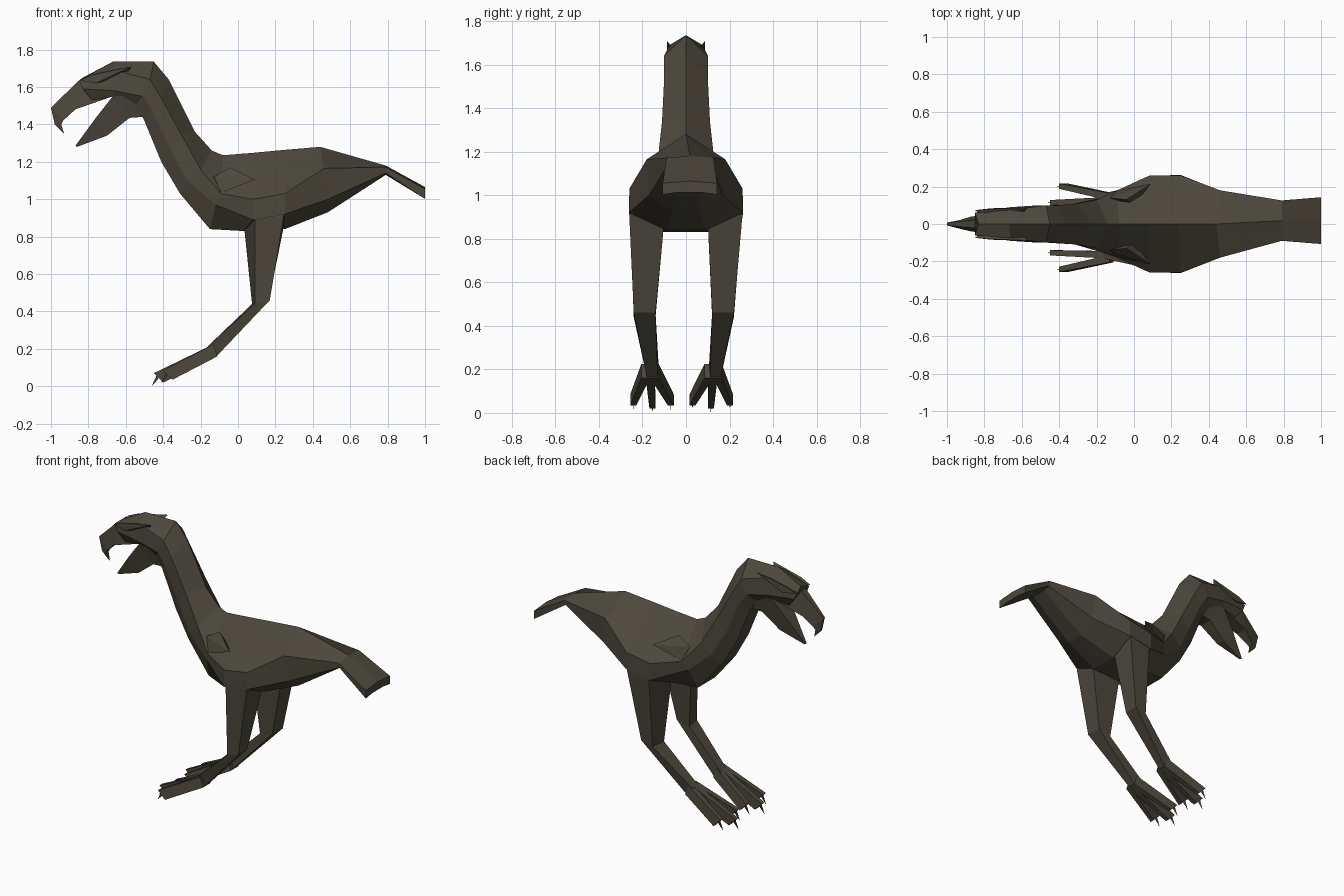
import bpy, bmesh
from mathutils import Vector

mat = bpy.data.materials.new("dark olive brown")
mat.diffuse_color = (0.075, 0.064, 0.045, 1)


def finish(name, bm):
    bmesh.ops.recalc_face_normals(bm, faces=bm.faces[:])
    me = bpy.data.meshes.new(name)
    bm.to_mesh(me)
    bm.free()
    me.materials.append(mat)
    ob = bpy.data.objects.new(name, me)
    bpy.context.collection.objects.link(ob)
    return ob


def loft(name, rings):
    """Skin a list of equal-length point rings and cap both ends."""
    bm = bmesh.new()
    vs = [[bm.verts.new(p) for p in r] for r in rings]
    n = len(vs[0])
    for a, b in zip(vs, vs[1:]):
        for i in range(n):
            j = (i + 1) % n
            bm.faces.new((a[i], a[j], b[j], b[i]))
    bm.faces.new(vs[0])
    bm.faces.new(vs[-1])
    return finish(name, bm)


def hull(name, pts):
    bm = bmesh.new()
    for p in pts:
        bm.verts.new(p)
    bmesh.ops.convex_hull(bm, input=bm.verts[:])
    return finish(name, bm)


# Head, neck, trunk and tail: ridge (x, z), then upper side, lower side, belly (x, y, z)
stations = [
    ((-.83, 1.65), (-.85, .06, 1.635), (-.83, .065, 1.59), (-.78, .05, 1.53)),
    ((-.67, 1.735), (-.66, .075, 1.69), (-.66, .09, 1.58), (-.66, .06, 1.55)),
    ((-.45, 1.735), (-.47, .10, 1.64), (-.51, .10, 1.55), (-.55, .06, 1.50)),
    ((-.37, 1.64), (-.41, .10, 1.54), (-.46, .10, 1.48), (-.505, .06, 1.43)),
    ((-.23, 1.36), (-.30, .11, 1.34), (-.36, .10, 1.26), (-.41, .06, 1.20)),
    ((-.14, 1.26), (-.20, .13, 1.16), (-.27, .12, 1.10), (-.31, .07, 1.03)),
    ((-.08, 1.235), (-.09, .18, 1.03), (-.12, .15, .97), (-.15, .09, .84)),
    ((.08, 1.248), (.08, .258, 1.0), (.08, .258, .89), (.03, .10, .83)),
    ((.24, 1.263), (.25, .26, 1.03), (.25, .262, .92), (.25, .09, .84)),
    ((.44, 1.28), (.46, .18, 1.165), (.48, .17, 1.0), (.48, .06, .93)),
    ((.79, 1.18), (.79, .108, 1.172), (.79, .10, 1.14), (.79, .05, 1.13)),
    ((1.0, 1.065), (1.0, .125, 1.055), (1.0, .125, 1.002), (1.0, .06, 1.012)),
]
rings = []
for (tx, tz), *side in stations:
    dy = .018 if tx > .7 else 0          # tail leans slightly to one side
    ring = [(tx, dy, tz)] + [(x, y + dy, z) for x, y, z in side]
    ring += [(x, dy - y, z) for x, y, z in reversed(side)]
    rings.append(ring)
loft("body", rings)


def bill(name, secs):
    """Sections: top x, z, half width; bottom x, z, half width."""
    loft(name, [[(tx, -tw, tz), (tx, tw, tz), (bx, bw, bz), (bx, -bw, bz)]
                for tx, tz, tw, bx, bz, bw in secs])


# Hooked upper beak and open lower jaw
bill("upper_beak", [(-.70, 1.66, .04, -.67, 1.55, .06), (-.85, 1.635, .022, -.87, 1.48, .04),
                    (-1.0, 1.49, .008, -.935, 1.42, .02), (-.98, 1.40, .006, -.945, 1.40, .012),
                    (-.935, 1.355, .003, -.93, 1.35, .003)])
bill("lower_jaw", [(-.50, 1.56, .08, -.51, 1.44, .05), (-.67, 1.55, .07, -.58, 1.435, .045),
                   (-.76, 1.435, .045, -.70, 1.34, .028), (-.87, 1.285, .006, -.86, 1.28, .004)])

for s, side in ((1, "left"), (-1, "right")):
    # Brow ridge
    hull("brow_" + side, [(x, s * y, z) for x, y, z in (
        (-.85, .074, 1.635), (-.78, .08, 1.665), (-.57, .088, 1.71), (-.76, .084, 1.62),
        (-.60, .05, 1.66), (-.80, .04, 1.64))])
    # Stubby wing with its tip pointing back
    hull("wing_" + side, [(x, s * y, z) for x, y, z in (
        (-.13, .14, 1.12), (-.04, .13, 1.17), (.09, .215, 1.105), (-.09, .178, 1.035),
        (0, .10, 1.08))])
    # Thigh and shin: inner front, outer front, outer back, inner back
    lean = -.01
    leg = [[(.03, .10, .88), (.09, .258, .92), (.25, .262, .94), (.25, .10, .88)],
           [(.075, .13, .44), (.09, .23, .44), (.17, .23, .46), (.165, .13, .46)],
           [(-.17, .115, .205), (-.16, .175, .215), (-.11, .17, .165), (-.12, .12, .155)]]
    loft("leg_" + side, [[(x, s * y + (lean if z < .8 else 0), z) for x, y, z in r] for r in leg])
    # Three toes, each with a thin downturned claw
    for k, (tx, ty, tz) in enumerate(((-.40, .05, .085), (-.45, .134, .07), (-.40, .222, .085))):
        yc = .125 + .02 * k
        w = .014

        def P(x, y, z):
            return (x, s * y - .02, z)
        loft("toe_%s_%d" % (side, k + 1), [
            [P(-.13, yc - .02, .225), P(-.13, yc + .02, .225),
             P(-.11, yc + .02, .16), P(-.11, yc - .02, .16)],
            [P(tx, ty - w, tz), P(tx, ty + w, tz),
             P(tx + .05, ty + w, tz - .05), P(tx + .05, ty - w, tz - .05)]])
        hull("claw_%s_%d" % (side, k + 1), [
            P(tx + .015, ty - .006, tz - .012), P(tx + .015, ty + .006, tz - .012),
            P(tx + .025, ty, tz - .03), P(tx - .012, ty, tz - .07)])
